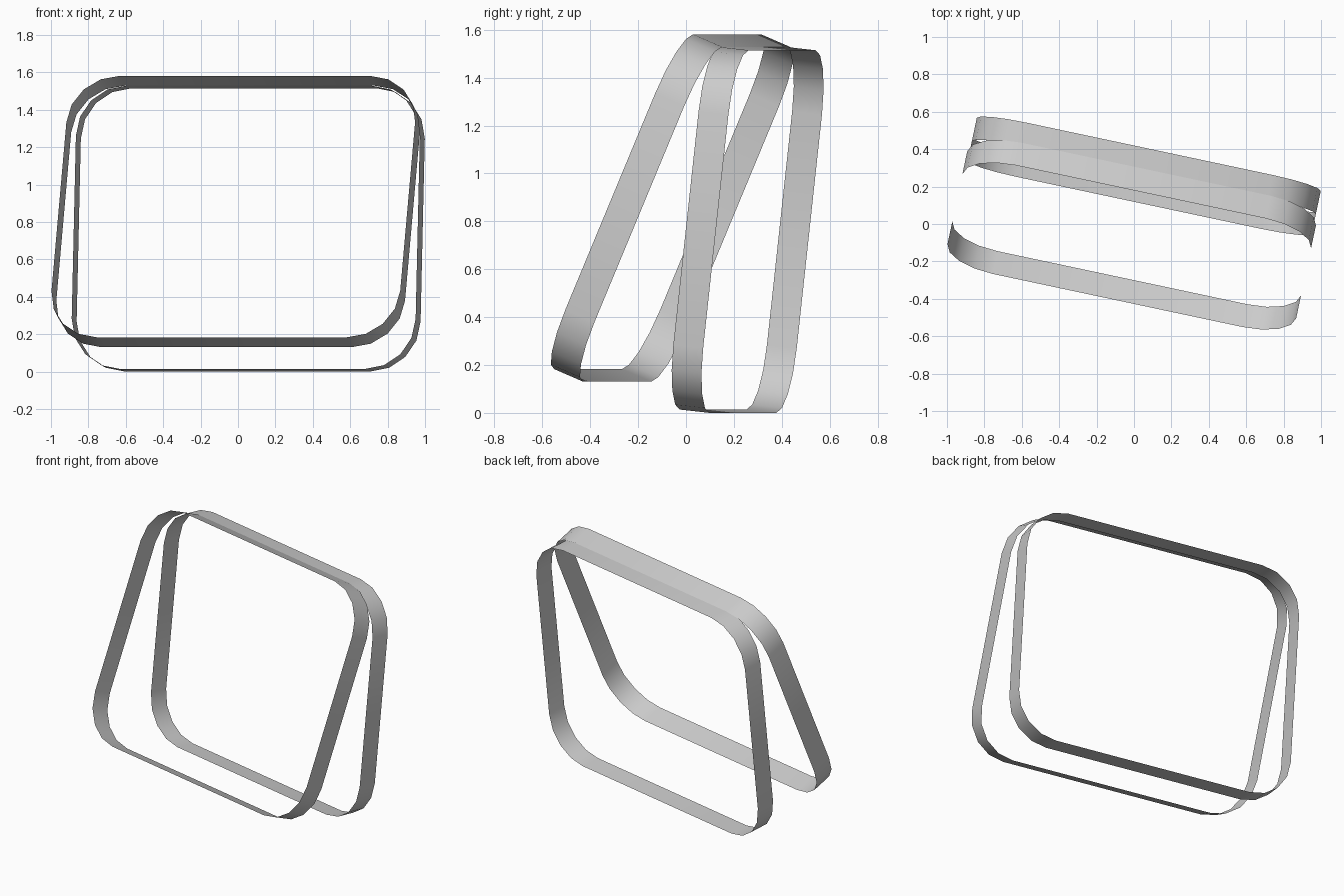
import bpy, bmesh
from math import sin, cos, pi, radians
from mathutils import Vector, Matrix

if "Cube" in bpy.data.objects:
    bpy.data.objects.remove(bpy.data.objects["Cube"])

YAW = Matrix.Rotation(radians(-12), 4, 'Z')


def band(name, half_w, height, radius, width, tilt, depth, base_z, steps=4):
    """Thin rounded-rectangle band, leaning back by tilt degrees."""
    t = radians(tilt)
    up = Vector((0, sin(t), cos(t)))
    back = Vector((0, cos(t), -sin(t)))
    start = Vector((0, depth, base_z))
    bm = bmesh.new()
    rings = []
    corners = [(1, 1), (-1, 1), (-1, -1), (1, -1)]
    for q, (sx, sz) in enumerate(corners):
        cx = sx * (half_w - radius)
        cz = height / 2 + sz * (height / 2 - radius)
        for i in range(steps + 1):
            a = (q + i / steps) * pi / 2
            p = start + Vector((cx + radius * cos(a), 0, 0)) + up * (cz + radius * sin(a))
            rings.append((bm.verts.new(YAW @ p), bm.verts.new(YAW @ (p + back * width))))
    for i, (a, b) in enumerate(rings):
        c, d = rings[(i + 1) % len(rings)]
        bm.faces.new((a, c, d, b))
    bmesh.ops.recalc_face_normals(bm, faces=bm.faces)
    me = bpy.data.meshes.new(name)
    bm.to_mesh(me)
    bm.free()
    ob = bpy.data.objects.new(name, me)
    bpy.context.collection.objects.link(ob)
    for p in me.polygons:
        p.use_smooth = True
    return ob


# Leaning front frame and nearly upright rear frame, meeting at the top
band("front_leg_frame", 0.953, 1.519, 0.27, 0.135, 23, -0.418, 0.183)
band("rear_leg_frame", 0.94, 1.524, 0.27, 0.128, 6.3, 0.116, 0.014)
